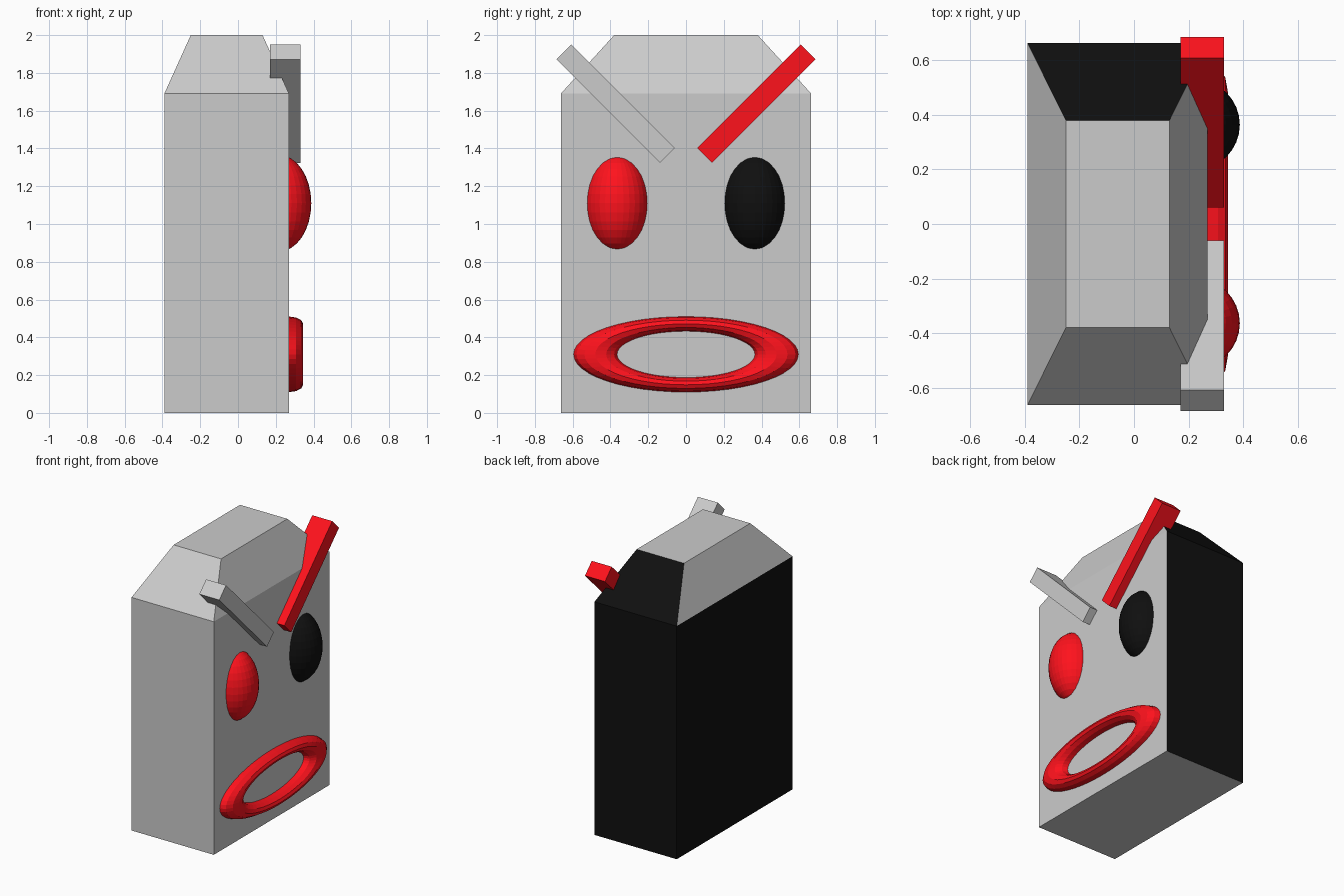
import bpy, bmesh
from math import radians, pi

if "Cube" in bpy.data.objects:
    bpy.data.objects.remove(bpy.data.objects["Cube"])


def material(name, rgb):
    m = bpy.data.materials.new(name)
    m.diffuse_color = (*rgb, 1)
    m.use_nodes = True
    m.node_tree.nodes["Principled BSDF"].inputs["Base Color"].default_value = m.diffuse_color
    return m


grey = material("grey", (0.8, 0.8, 0.8))
red = material("red", (1.0, 0.006, 0.012))
black = material("black", (0.005, 0.005, 0.005))


def finish(name, mat=None):
    ob = bpy.context.object
    ob.name = name
    if mat:
        ob.data.materials.append(mat)
    return ob


# Body: upright box with a tapered top; two walls and one slope are black
rings = [(-0.39, 0.27, 0.663, 0.0), (-0.39, 0.27, 0.663, 1.69), (-0.25, 0.13, 0.38, 2.0)]
bm = bmesh.new()
loops = [[bm.verts.new(p) for p in ((a, -w, z), (b, -w, z), (b, w, z), (a, w, z))]
         for a, b, w, z in rings]
bm.faces.new(loops[0][::-1])
bm.faces.new(loops[-1])
for lo, hi in zip(loops, loops[1:]):
    for i in range(4):
        j = (i + 1) % 4
        bm.faces.new((lo[i], lo[j], hi[j], hi[i]))
bm.normal_update()
for f in bm.faces:
    if f.normal.y > 0.5 or f.normal.x < -0.99:
        f.material_index = 1
mesh = bpy.data.meshes.new("body")
bm.to_mesh(mesh)
bm.free()
body = bpy.data.objects.new("body", mesh)
bpy.context.collection.objects.link(body)
mesh.materials.append(grey)
mesh.materials.append(black)

# Eyes and slanted brows, one of each per side
for side, label, eye_mat, brow_mat in ((-1, "left", red, None), (1, "right", black, red)):
    bpy.ops.mesh.primitive_uv_sphere_add(segments=32, ring_count=16, radius=1,
                                         location=(0.217, side * 0.364, 1.11))
    eye = finish(label + "_eye", eye_mat)
    eye.scale = (0.171, 0.168, 0.2555)

    bpy.ops.mesh.primitive_cube_add(size=1, location=(0.25, side * 0.373, 1.637),
                                    rotation=(side * radians(45), 0, 0))
    brow = finish(label + "_brow", brow_mat)
    brow.scale = (0.16, 0.775, 0.11)

# Mouth: flattened ring lying against the face
bpy.ops.mesh.primitive_torus_add(major_segments=48, minor_segments=12,
                                 major_radius=0.48, minor_radius=0.115,
                                 location=(0.27, 0, 0.31), rotation=(0, pi / 2, 0))
mouth = finish("mouth", red)
mouth.scale = (0.336, 1, 0.65)
